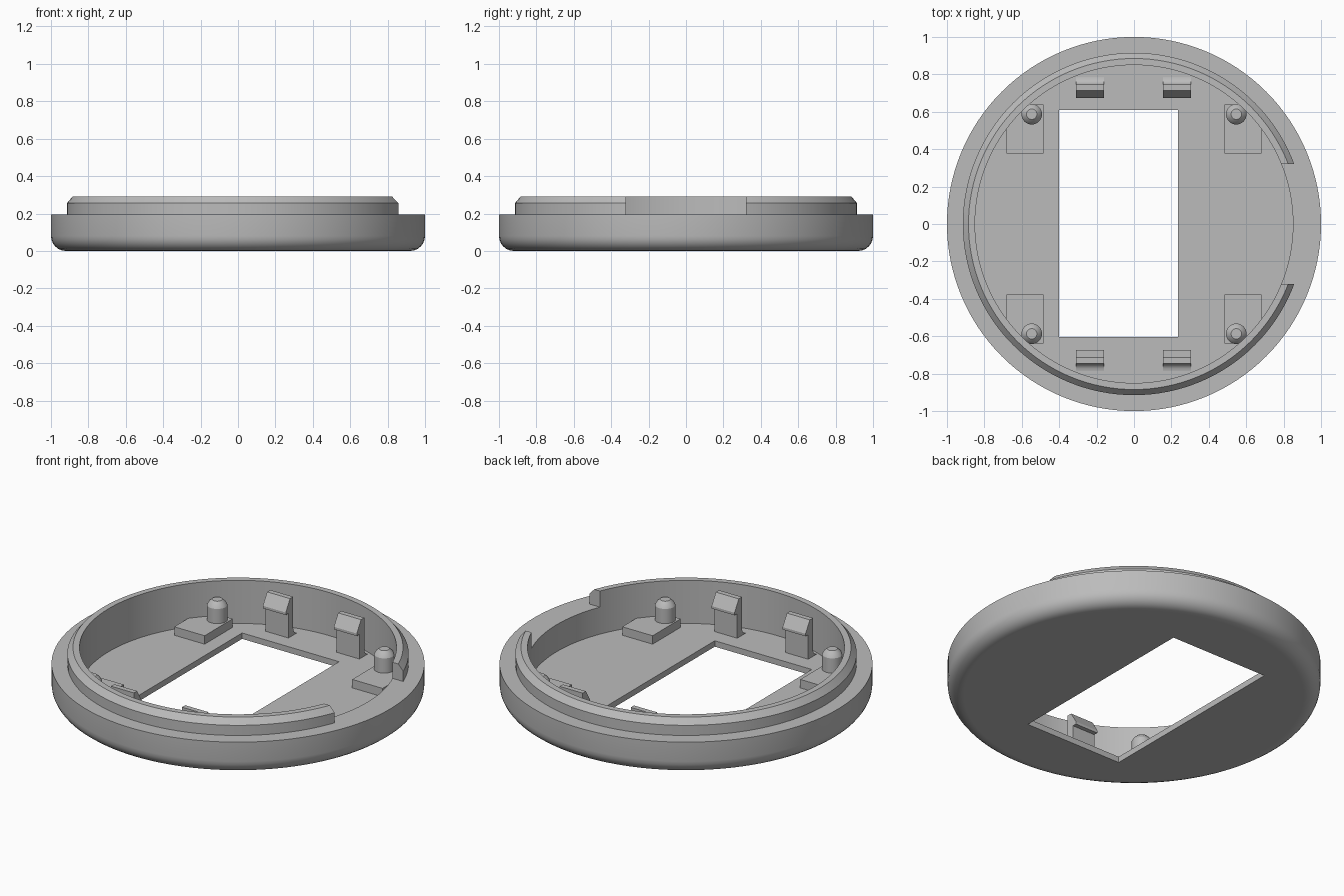
import bpy, bmesh, math

cube = bpy.data.objects.get("Cube")
if cube:
    bpy.data.objects.remove(cube, do_unlink=True)

grey = bpy.data.materials.new("plain grey")
grey.use_nodes = True
grey.diffuse_color = (0.5, 0.5, 0.5, 1)
grey.node_tree.nodes["Principled BSDF"].inputs["Base Color"].default_value = (0.5, 0.5, 0.5, 1)

FLOOR = 0.035
STEP = 0.195
INNER = 0.85


def finish(name, bm):
    bmesh.ops.recalc_face_normals(bm, faces=bm.faces)
    mesh = bpy.data.meshes.new(name)
    bm.to_mesh(mesh)
    bm.free()
    mesh.materials.append(grey)
    obj = bpy.data.objects.new(name, mesh)
    bpy.context.collection.objects.link(obj)
    return obj


def activate(obj):
    bpy.ops.object.select_all(action='DESELECT')
    obj.select_set(True)
    bpy.context.view_layer.objects.active = obj


def smooth(obj):
    activate(obj)
    bpy.ops.object.shade_smooth_by_angle(angle=math.radians(28))


def lathe(name, profile, steps, closed=False, centre=(0, 0)):
    """Spin an (r, z) profile around a vertical axis."""
    bm = bmesh.new()
    verts = [bm.verts.new((r, 0, z)) for r, z in profile]
    pairs = list(zip(verts, verts[1:]))
    if closed:
        pairs.append((verts[-1], verts[0]))
    edges = [bm.edges.new(p) for p in pairs]
    bmesh.ops.spin(bm, geom=verts + edges, axis=(0, 0, 1), cent=(0, 0, 0),
                   angle=math.tau, steps=steps, use_duplicate=False)
    bmesh.ops.remove_doubles(bm, verts=bm.verts, dist=0.0001)
    bmesh.ops.translate(bm, verts=bm.verts, vec=(*centre, 0))
    return finish(name, bm)


def box(name, x, y, z):
    bm = bmesh.new()
    bmesh.ops.create_cube(bm, size=1)
    for v in bm.verts:
        v.co = [lo if c < 0 else hi for c, (lo, hi) in zip(v.co, (x, y, z))]
    return finish(name, bm)


def cut(obj, x, y, z):
    cutter = box("cutter", x, y, z)
    cutter.hide_render = True
    mod = obj.modifiers.new("cut", 'BOOLEAN')
    mod.operation = 'DIFFERENCE'
    mod.solver = 'EXACT'
    mod.object = cutter
    activate(obj)
    bpy.ops.object.modifier_apply(modifier=mod.name)
    bpy.data.objects.remove(cutter, do_unlink=True)


# Round shell with a rounded lower edge and a window through the floor
R = 0.08
arc = [(1 - R + R * math.sin(a), R - R * math.cos(a))
       for a in (math.radians(15 * i) for i in range(7))]
shell = lathe("shell", [(0, 0), (0.91, 0)] + arc +
              [(1, STEP), (INNER, STEP), (INNER, FLOOR), (0, FLOOR)], 128)
cut(shell, (-0.4, 0.235), (-0.605, 0.61), (-0.5, 0.5))
smooth(shell)

# Raised lip with a chamfered top, open on one side
lip = lathe("lip", [(INNER, STEP), (0.915, STEP), (0.915, 0.255),
                    (0.885, 0.29), (INNER, 0.29)], 128, closed=True)
cut(lip, (0.5, 1.2), (-0.32, 0.32), (0, 0.5))
smooth(lip)

# Snap clips: hooked towards the window, with a curved foot behind
clip = [(0.7, FLOOR), (0.7, 0.18), (0.675, 0.18), (0.675, 0.195),
        (0.715, 0.262), (0.745, 0.262)]
clip += [(0.785 - 0.04 * math.cos(a), FLOOR + 0.04 - 0.04 * math.sin(a))
         for a in (math.radians(18 * i) for i in range(6))]

for ys, end in ((1, "back"), (-1, "front")):
    for x0, side in ((-0.31, "right"), (0.155, "left")):
        bm = bmesh.new()
        face = bm.faces.new([bm.verts.new((x0, ys * y, z)) for y, z in clip])
        out = bmesh.ops.extrude_face_region(bm, geom=[face])
        moved = [g for g in out["geom"] if isinstance(g, bmesh.types.BMVert)]
        bmesh.ops.translate(bm, verts=moved, vec=(0.15, 0, 0))
        smooth(finish(f"{end}_{side}_clip", bm))

    # Corner pads run into the wall, each carrying a tapered peg
    for xs, side in ((-1, "right"), (1, "left")):
        box(f"{end}_{side}_pad", sorted((xs * 0.483, xs * 0.682)),
            sorted((ys * 0.378, ys * 0.64)), (FLOOR - 0.01, 0.085))
        smooth(lathe(f"{end}_{side}_peg",
                     [(0, 0.08), (0.055, 0.08), (0.055, 0.172), (0.045, 0.19),
                      (0.028, 0.205), (0, 0.205)],
                     32, centre=(xs * 0.547, ys * 0.587)))
